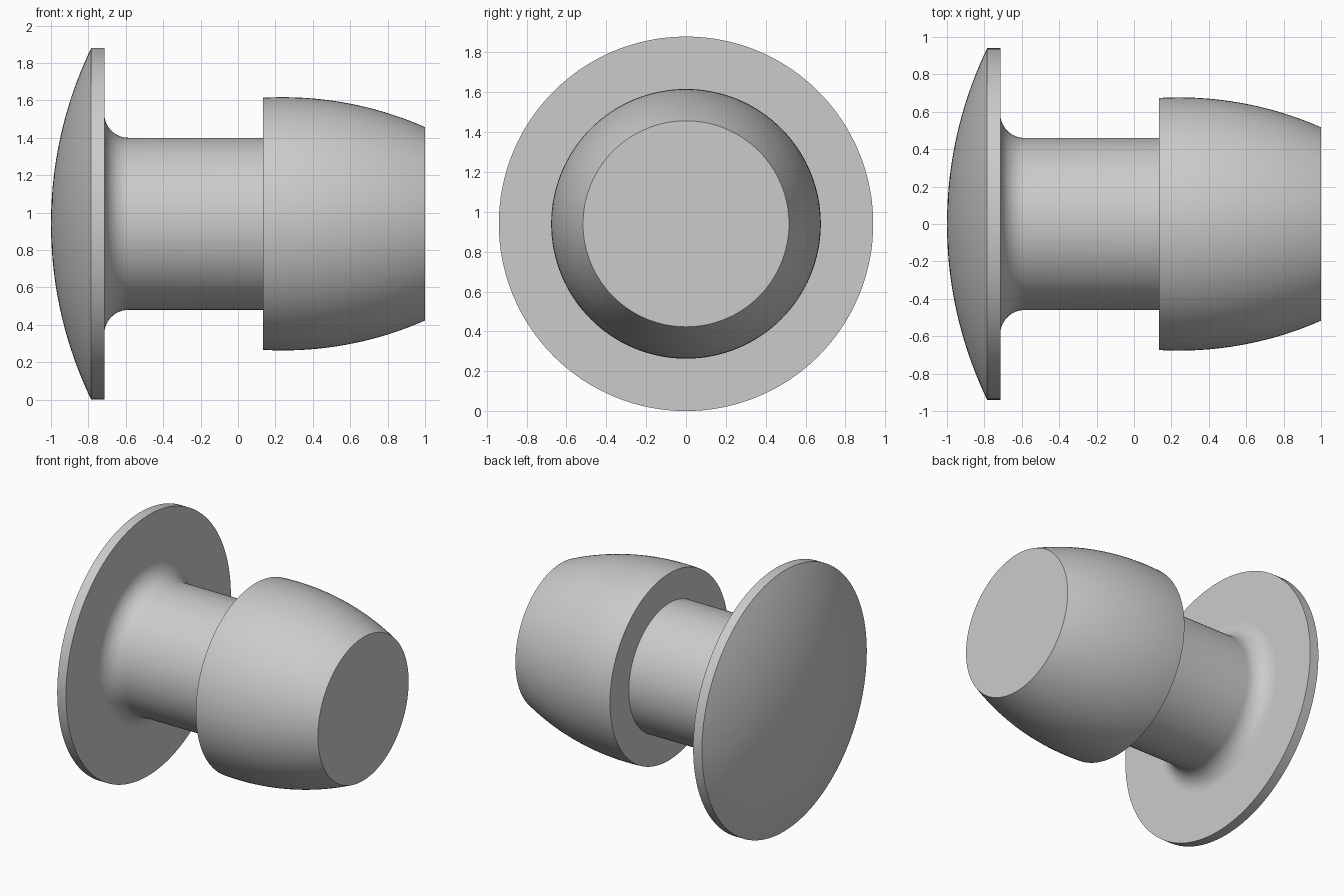
import bpy, bmesh
from math import pi, radians, sin, cos, sqrt, asin
from mathutils import Vector

cube = bpy.data.objects.get("Cube")
if cube:
    bpy.data.objects.remove(cube, do_unlink=True)

RIM_R = 0.94      # rim radius, also the height of the axis
SHAFT_R = 0.46
FILLET_R = 0.13
RIM_X = -0.715    # inner face of the flange
HEAD_X = 0.135    # back face of the head

grey = bpy.data.materials.new("plain_grey")
grey.use_nodes = True
colour = (0.6, 0.6, 0.6, 1)
grey.diffuse_color = colour
grey.node_tree.nodes["Principled BSDF"].inputs["Base Color"].default_value = colour


def lathe(name, profile, steps=128):
    """Revolve (x, radius) points about the horizontal x axis."""
    bm = bmesh.new()
    verts = [bm.verts.new((x, 0, r)) for x, r in profile]
    edges = [bm.edges.new(pair) for pair in zip(verts, verts[1:])]
    bmesh.ops.spin(bm, geom=verts + edges, cent=(0, 0, 0), axis=(1, 0, 0),
                   angle=2 * pi, steps=steps)
    bmesh.ops.remove_doubles(bm, verts=bm.verts, dist=1e-5)
    bmesh.ops.recalc_face_normals(bm, faces=bm.faces)
    # Parts are open where they join, so check they face outward
    outer = max(bm.faces, key=lambda f: Vector(f.calc_center_median().yz).length
                * abs(Vector(f.normal.yz).length))
    centre = outer.calc_center_median()
    if outer.normal.y * centre.y + outer.normal.z * centre.z < 0:
        bmesh.ops.reverse_faces(bm, faces=bm.faces)
    mesh = bpy.data.meshes.new(name)
    bm.to_mesh(mesh)
    bm.free()
    obj = bpy.data.objects.new(name, mesh)
    obj.location.z = RIM_R
    mesh.materials.append(grey)
    bpy.context.collection.objects.link(obj)
    bpy.ops.object.select_all(action='DESELECT')
    obj.select_set(True)
    bpy.context.view_layer.objects.active = obj
    bpy.ops.object.shade_smooth_by_angle(angle=radians(30))


# Domed flange: shallow spherical cap, straight rim, flat inner face
sag = 0.215
dome_r = (RIM_R ** 2 + sag ** 2) / (2 * sag)
half = asin(RIM_R / dome_r)
dome = [(-1 + dome_r * (1 - cos(half * i / 20)), dome_r * sin(half * i / 20))
        for i in range(21)]
lathe("domed_flange", dome + [(RIM_X, RIM_R), (RIM_X, SHAFT_R + FILLET_R)])

# Shaft with a rounded fillet running out of the flange
fillet = [(RIM_X + FILLET_R * (1 - cos(pi / 2 * i / 14)),
           SHAFT_R + FILLET_R * (1 - sin(pi / 2 * i / 14))) for i in range(15)]
lathe("filleted_shaft", fillet + [(HEAD_X, SHAFT_R)])

# Tapered head: flat back, barrel-curved side, flat end
BULGE_R, PEAK_X, CURVE_R = 0.677, 0.24, 1.885
side = []
for i in range(25):
    x = HEAD_X + (1 - HEAD_X) * i / 24
    side.append((x, BULGE_R - CURVE_R + sqrt(CURVE_R ** 2 - (x - PEAK_X) ** 2)))
lathe("tapered_head", [(HEAD_X, SHAFT_R)] + side + [(1, 0)])
